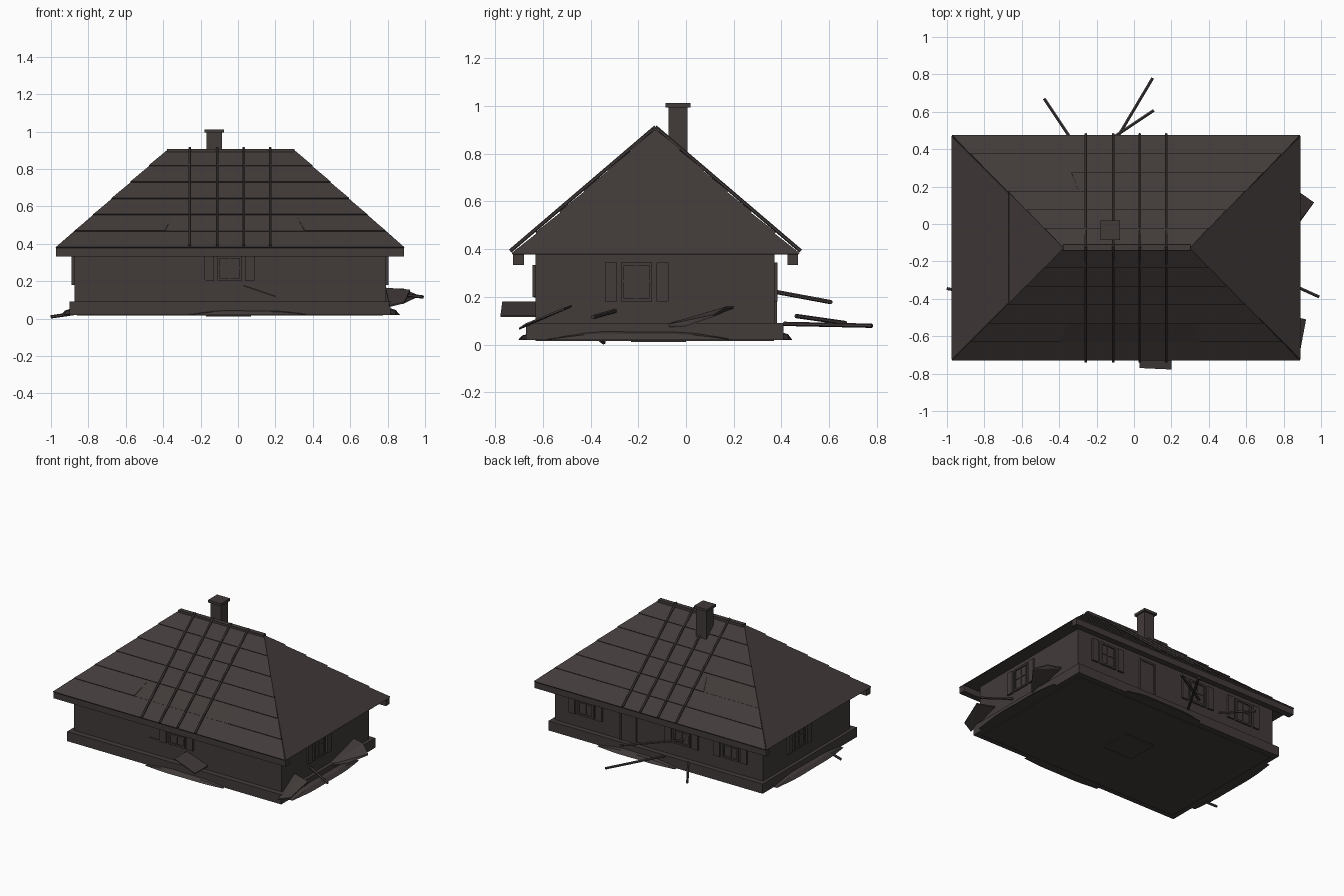
import bpy, bmesh, math
from mathutils import Vector, Matrix

cube = bpy.data.objects.get("Cube")
if cube:
    bpy.data.objects.remove(cube, do_unlink=True)

# One weathered timber colour
wood = bpy.data.materials.new("dark_weathered_wood")
wood.use_nodes = True
colour = (0.054, 0.043, 0.042, 1)
wood.diffuse_color = colour
wood.node_tree.nodes["Principled BSDF"].inputs["Base Color"].default_value = colour
wood.node_tree.nodes["Principled BSDF"].inputs["Roughness"].default_value = 0.9


def finish(name, bm, matrix=Matrix()):
    bmesh.ops.recalc_face_normals(bm, faces=bm.faces)
    mesh = bpy.data.meshes.new(name)
    bm.to_mesh(mesh)
    bm.free()
    mesh.materials.append(wood)
    obj = bpy.data.objects.new(name, mesh)
    obj.matrix_world = matrix
    bpy.context.collection.objects.link(obj)
    return obj


def hull(name, points):
    bm = bmesh.new()
    for p in points:
        bm.verts.new(p)
    bmesh.ops.convex_hull(bm, input=bm.verts)
    bmesh.ops.dissolve_limit(bm, angle_limit=0.002, verts=bm.verts, edges=bm.edges)
    return finish(name, bm)


def box(name, x, y, z, matrix=Matrix()):
    bm = bmesh.new()
    bmesh.ops.create_cube(bm, size=1)
    for v in bm.verts:
        v.co = [r[0] + (c + 0.5) * (r[1] - r[0]) for c, r in zip(v.co, (x, y, z))]
    return finish(name, bm, matrix)


def pole(name, a, b, radius=0.008):
    a, b = Vector(a), Vector(b)
    bm = bmesh.new()
    bmesh.ops.create_cone(bm, cap_ends=True, segments=6, radius1=radius,
                          radius2=radius, depth=(b - a).length)
    turn = (b - a).to_track_quat("Z", "Y").to_matrix().to_4x4()
    return finish(name, bm, Matrix.Translation((a + b) / 2) @ turn)


def slab(name, corners, thick=0.01):
    down = Vector((0, 0, -thick))
    pts = [Vector(c) for c in corners]
    return hull(name, pts + [p + down for p in pts])


# Walls and plinth
box("plinth", (-0.9, 0.815), (-0.67, 0.408), (0.02, 0.09))
box("walls", (-0.875, 0.79), (-0.63, 0.37), (0.08, 0.38))
box("floor_panel", (-0.86, 0.775), (-0.63, 0.368), (0.015, 0.022))
box("floor_hatch", (-0.17, 0.07), (-0.23, 0.0), (0.01, 0.018))

# Hipped roof with eave boards
X0, X1, Y0, Y1, EAVE, TOP = -0.972, 0.887, -0.725, 0.47, 0.377, 0.9
RA, RB = Vector((-0.378, -0.128, TOP)), Vector((0.3, -0.128, TOP))
FL, FR, BR, BL = [Vector((x, y, EAVE)) for x, y in
                  ((X0, Y0), (X1, Y0), (X1, Y1), (X0, Y1))]
hull("roof", [FL, FR, BR, BL, RA, RB])
box("front_eave_board", (X0, X1), (Y0, Y0 + 0.045), (0.333, 0.38))
box("back_eave_board", (X0, X1), (Y1 - 0.045, Y1), (0.333, 0.38))
box("ridge_board", (-0.38, 0.302), (-0.142, -0.11), (0.885, 0.907))


def course(name, a, b, c, d, t0, t1, u0, u1, lift):
    """Lapped strip on the slope with eave a-b and upper edge d-c."""
    normal = (b - a).cross(d - a).normalized()

    def at(u, t):
        return a.lerp(d, t).lerp(b.lerp(c, t), u)
    low = [at(u0, t0), at(u1, t0)]
    high = [at(u0, t1), at(u1, t1)]
    hull(name, low + high + [p + normal * lift for p in low]
         + [p + normal * 0.002 for p in high])


# Shingle courses, each slope having one sunken stretch
ROWS = 6
for side, a, b, c, d, broken, cuts in (
        ("front", FL, FR, RB, RA, 1, (0, 0.29, 0.74, 1)),
        ("back", BR, BL, RA, RB, 2, (0, 0.7, 1))):
    for k in range(ROWS):
        edges = cuts if k == broken else (0, 1)
        for i in range(len(edges) - 1):
            lift = 0.004 if i == 1 else 0.009
            course(f"{side}_roof_course", a, b, c, d, k / ROWS, (k + 1) / ROWS,
                   edges[i], edges[i + 1], lift)
for side, a, b, apex in (("left", FR, BR, RB), ("right", BL, FL, RA)):
    course(f"{side}_roof_course", a, b, apex, apex, 0, 0.51, 0, 1, 0.005)

# Poles weighing down the roof on both slopes
for x in (-0.257, -0.112, 0.03, 0.172):
    for side, y in (("front", -0.737), ("back", 0.481)):
        pole(f"{side}_roof_pole", (x, y, 0.392), (x, -0.128, 0.912))

# Chimney
box("chimney", (-0.168, -0.086), (-0.074, 0.006), (0.75, 1.0))
box("chimney_cap", (-0.18, -0.076), (-0.086, 0.018), (0.994, 1.012))


# Windows with frame, cross bars and shutters; local -y points outward
def on_wall(x, y, angle):
    return Matrix.Translation((x, y, 0)) @ Matrix.Rotation(math.radians(angle), 4, "Z")


def window(name, x, y, angle, z0=0.18, z1=0.345):
    m = on_wall(x, y, angle)
    w = 0.065
    for s in (-1, 1):
        xs = sorted((s * w, s * (w - 0.013)))
        box(name + "_jamb", xs, (-0.012, 0.01), (z0, z1), m)
        xs = sorted((s * (w + 0.018), s * (w + 0.068)))
        box(name + "_shutter", xs, (-0.014, 0.01), (z0, z1), m)
    for z in (z0, z1 - 0.013):
        box(name + "_rail", (-w, w), (-0.012, 0.01), (z, z + 0.013), m)
    mid = (z0 + z1) / 2
    box(name + "_pane", (-w, w), (-0.003, 0.01), (z0, z1), m)
    box(name + "_mullion", (-0.004, 0.004), (-0.008, 0.01), (z0, z1), m)
    box(name + "_crossbar", (-w, w), (-0.008, 0.01), (mid, mid + 0.008), m)


window("front_window", -0.045, -0.63, 0, 0.2, 0.333)
window("left_window", 0.79, -0.207, 90)
window("right_window", -0.875, -0.04, -90)
for x in (0.54, -0.23, -0.62):
    window("back_window", x, 0.37, 180)
box("fallen_sill", (-0.265, -0.17), (-0.637, -0.62), (0.198, 0.205))

# Back door
door = on_wall(0.2, 0.37, 180)
box("door", (-0.055, 0.055), (-0.005, 0.01), (0.09, 0.335), door)
for x in (-0.066, 0.054):
    box("door_post", (x, x + 0.012), (-0.011, 0.01), (0.09, 0.345), door)
box("door_lintel", (-0.066, 0.066), (-0.011, 0.01), (0.333, 0.345), door)


# Rubble mounds leaning on the plinth
def mound(name, x, y, angle, half, height, reach):
    bm = bmesh.new()
    rows = []
    n = 10
    for i in range(n + 1):
        t = i / n
        s = math.sin(math.pi * t) * (1 + 0.2 * math.sin(9 * t))
        u = half * (2 * t - 1)
        pts = ((u, 0.03, 0.02), (u, 0.03, 0.025 + height * s),
               (u, -reach * 0.5, 0.022 + height * 0.6 * s),
               (u, -reach * (0.5 + 0.5 * s), 0.02))
        rows.append([bm.verts.new(p) for p in pts])
    for p, q in zip(rows, rows[1:]):
        for j in range(4):
            bm.faces.new((p[j], q[j], q[(j + 1) % 4], p[(j + 1) % 4]))
    bm.faces.new(rows[0])
    bm.faces.new(rows[-1])
    finish(name, bm, on_wall(x, y, angle))


mound("front_mound", 0.05, -0.67, 0, 0.31, 0.03, 0.035)
mound("left_mound", 0.815, -0.2, 90, 0.38, 0.045, 0.055)
mound("right_mound", -0.9, -0.1, -90, 0.38, 0.04, 0.05)
mound("back_mound", 0.1, 0.408, 180, 0.31, 0.04, 0.04)

# Fallen boards
slab("front_fallen_board", [(0.03, -0.62, 0.18), (0.2, -0.62, 0.122),
                            (0.2, -0.778, 0.122), (0.03, -0.77, 0.18)], 0.007)
slab("left_fallen_board", [(0.79, 0.2, 0.16), (0.885, 0.17, 0.16),
                           (0.963, 0.115, 0.125), (0.88, 0.0, 0.085),
                           (0.79, -0.1, 0.08)], 0.008)
slab("left_corner_board", [(0.79, -0.48, 0.165), (0.92, -0.51, 0.155),
                           (0.89, -0.67, 0.09), (0.81, -0.7, 0.07)], 0.008)

# Fallen poles
for a, b in (((-0.34, 0.46, 0.12), (-0.48, 0.67, 0.09)),
             ((-0.12, 0.41, 0.087), (0.1, 0.78, 0.079)),
             ((-0.25, 0.37, 0.222), (0.105, 0.607, 0.178)),
             ((0.77, -0.29, 0.143), (0.99, -0.39, 0.115)),
             ((-0.87, -0.37, 0.028), (-1.0, -0.345, 0.009))):
    pole("fallen_pole", a, b, 0.009)
